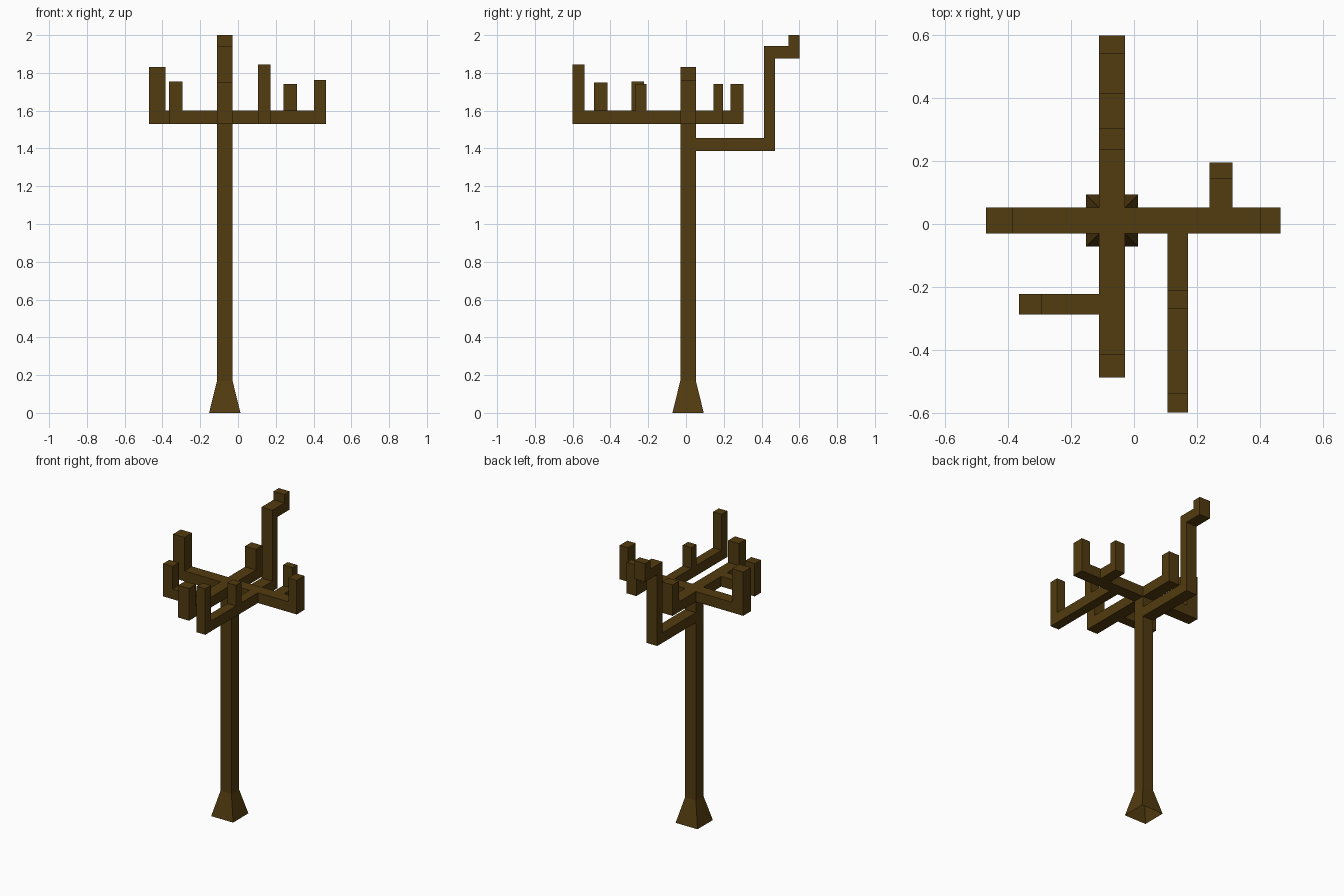
import bpy
import bmesh

cube = bpy.data.objects.get("Cube")
if cube:
    bpy.data.objects.remove(cube, do_unlink=True)

bark = bpy.data.materials.new("brown bark")
bark.use_nodes = True
color = (0.085, 0.044, 0.005, 1)
bark.diffuse_color = color
bark.node_tree.nodes["Principled BSDF"].inputs["Base Color"].default_value = color

CX, CY, R = -0.07, 0.011, 0.041      # trunk centre and half width
X0, X1, Y0, Y1 = CX - R, CX + R, CY - R, CY + R
LOW, HIGH = 1.53, 1.6                # level of the main arms


def finish(name, bm):
    bmesh.ops.recalc_face_normals(bm, faces=bm.faces)
    mesh = bpy.data.meshes.new(name)
    bm.to_mesh(mesh)
    bm.free()
    mesh.materials.append(bark)
    bpy.context.collection.objects.link(bpy.data.objects.new(name, mesh))


def extrude_profile(name, axis, points, a, b):
    """Extrude a (distance, height) outline running along axis, from a to b across it."""
    bm = bmesh.new()
    place = (lambda d, z, w: (d, w, z)) if axis == "x" else (lambda d, z, w: (w, d, z))
    face = bm.faces.new([bm.verts.new(place(d, z, a)) for d, z in points])
    ext = bmesh.ops.extrude_face_region(bm, geom=[face], use_keep_orig=True)
    for v in ext["geom"]:
        if isinstance(v, bmesh.types.BMVert):
            v.co["xyz".index("y" if axis == "x" else "x")] = b
    finish(name, bm)


def branch(name, axis, start, inner, tip, top, a, b):
    """L-shaped branch: horizontal from start to tip, upright between inner and tip."""
    outline = [(start, LOW), (tip, LOW), (tip, top), (inner, top), (inner, HIGH), (start, HIGH)]
    extrude_profile(name, axis, outline, a, b)


# Trunk with flared foot, open underneath
bm = bmesh.new()
rings = []
for z, r in ((0, 0.083), (0.17, R), (HIGH, R)):
    rings.append([bm.verts.new((CX + sx * r, CY + sy * r, z))
                  for sx, sy in ((-1, -1), (1, -1), (1, 1), (-1, 1))])
for low, high in zip(rings, rings[1:]):
    for i in range(4):
        j = (i + 1) % 4
        bm.faces.new((low[i], low[j], high[j], high[i]))
bm.faces.new(rings[-1])
finish("trunk", bm)

# Four main arms
branch("right_arm", "x", X0, -0.385, -0.47, 1.83, Y0, Y1)
branch("left_arm", "x", X1, 0.402, 0.466, 1.763, Y0, Y1)
branch("front_arm", "y", Y0, -0.415, -0.488, 1.75, X0, X1)
branch("back_arm", "y", Y1, 0.235, 0.304, 1.742, X0, X1)

# Side branches growing from the arms
branch("front_arm_twig", "x", X0, -0.293, -0.365, 1.755, -0.288, -0.222)
branch("left_arm_back_twig", "y", Y1, 0.145, 0.195, 1.742, 0.24, 0.313)
branch("left_arm_front_twig", "y", Y0, -0.537, -0.6, 1.845, 0.107, 0.172)

# Upright shoot halfway along the long twig
extrude_profile("twig_shoot", "y",
                [(-0.268, HIGH), (-0.21, HIGH), (-0.21, 1.742), (-0.268, 1.742)],
                0.107, 0.172)

# Tall stepped branch at the back, lower on the trunk
extrude_profile("tall_back_branch", "y",
                [(Y1, 1.387), (0.47, 1.387), (0.47, 1.875), (0.6, 1.875), (0.6, 2),
                 (0.542, 2), (0.542, 1.942), (0.413, 1.942), (0.413, 1.456), (Y1, 1.456)],
                X0, X1)
